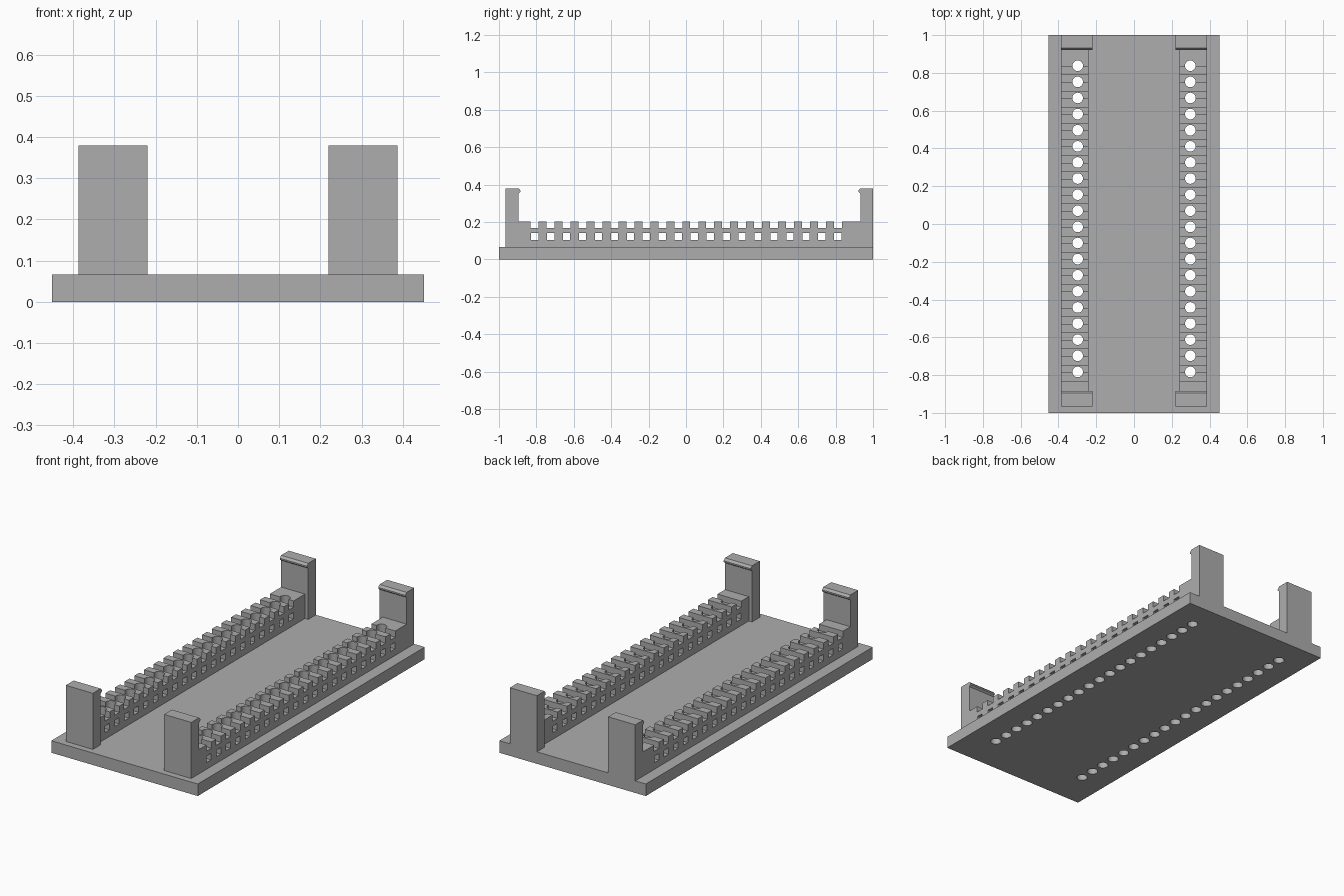
import bpy, bmesh
from mathutils import Matrix, Vector

old = bpy.data.objects.get("Cube")
if old:
    bpy.data.objects.remove(old, do_unlink=True)

grey = bpy.data.materials.new("plain grey")
grey.use_nodes = True
grey.diffuse_color = (0.42, 0.42, 0.42, 1)
grey.node_tree.nodes["Principled BSDF"].inputs["Base Color"].default_value = grey.diffuse_color

BASE_TOP, RAIL_TOP, POST_TOP = 0.067, 0.203, 0.38
RAIL_IN, POST_IN, OUTER = 0.24, 0.22, 0.387
HOLE_X, COUNT, PITCH = 0.298, 20, 0.0853
SLOT_START, HOLE_START = -0.809, -0.783
FRONT_POST, BACK_POST = (-0.965, -0.896), (1.0, 0.933)   # outer y, inner y


def finish(name, bm):
    bmesh.ops.recalc_face_normals(bm, faces=bm.faces)
    mesh = bpy.data.meshes.new(name)
    bm.to_mesh(mesh)
    bm.free()
    mesh.materials.append(grey)
    obj = bpy.data.objects.new(name, mesh)
    bpy.context.collection.objects.link(obj)
    return obj


def add_box(bm, low, high):
    low, high = Vector(low), Vector(high)
    matrix = Matrix.Translation((low + high) / 2) @ Matrix.Diagonal((high - low).to_4d())
    bmesh.ops.create_cube(bm, size=1, matrix=matrix)


def box(name, low, high):
    bm = bmesh.new()
    add_box(bm, low, high)
    return finish(name, bm)


def row_cutter(name, start, width, low_z, high_z):
    # a row of bars running across both rails
    bm = bmesh.new()
    for i in range(COUNT):
        y = start + i * PITCH
        add_box(bm, (-0.6, y - width / 2, low_z), (0.6, y + width / 2, high_z))
    return finish(name, bm)


def hole_cutter():
    # a row of upright pins for each rail
    bm = bmesh.new()
    for side in (-1, 1):
        for i in range(COUNT):
            spot = Matrix.Translation((side * HOLE_X, HOLE_START + i * PITCH, 0.1))
            bmesh.ops.create_cone(bm, cap_ends=True, segments=32, radius1=0.028,
                                  radius2=0.028, depth=0.5, matrix=spot)
    return finish("hole_cutter", bm)


def cut(obj, cutters):
    for cutter in cutters:
        cutter.hide_render = True
        mod = obj.modifiers.new(cutter.name, "BOOLEAN")
        mod.operation, mod.solver, mod.object = "DIFFERENCE", "EXACT", cutter
    graph = bpy.context.evaluated_depsgraph_get()
    mesh = bpy.data.meshes.new_from_object(obj.evaluated_get(graph))
    obj.modifiers.clear()
    obj.data = mesh


def post(name, side, outer_y, inner_y):
    # upright with a small pointed snap hook along its inner top edge
    tip = inner_y + (0.011 if inner_y > outer_y else -0.011)
    profile = [(outer_y, BASE_TOP), (inner_y, BASE_TOP), (inner_y, 0.352),
               (tip, 0.36), (tip, 0.368), (inner_y, POST_TOP), (outer_y, POST_TOP)]
    bm = bmesh.new()
    face = bm.faces.new([bm.verts.new((side * POST_IN, y, z)) for y, z in profile])
    made = bmesh.ops.extrude_face_region(bm, geom=[face])["geom"]
    verts = [v for v in made if isinstance(v, bmesh.types.BMVert)]
    bmesh.ops.translate(bm, verts=verts, vec=(side * (OUTER - POST_IN), 0, 0))
    return finish(name, bm)


# Cutters
slots = row_cutter("slot_cutter", SLOT_START, 0.043, 0.168, 0.3)
windows = row_cutter("window_cutter", SLOT_START, 0.039, 0.104, 0.14)
holes = hole_cutter()

# Base plate with pin holes
base = box("base_plate", (-0.452, -1, 0), (0.452, 1, BASE_TOP))
cut(base, [holes])

# Slotted rails and end posts
for side, label in ((1, "left"), (-1, "right")):
    xs = sorted((side * RAIL_IN, side * OUTER))
    rail = box(label + "_rail", (xs[0], FRONT_POST[1], BASE_TOP), (xs[1], BACK_POST[1], RAIL_TOP))
    cut(rail, [slots, windows, holes])
    post(label + "_front_post", side, *FRONT_POST)
    post(label + "_back_post", side, *BACK_POST)

for cutter in (slots, windows, holes):
    bpy.data.objects.remove(cutter, do_unlink=True)
